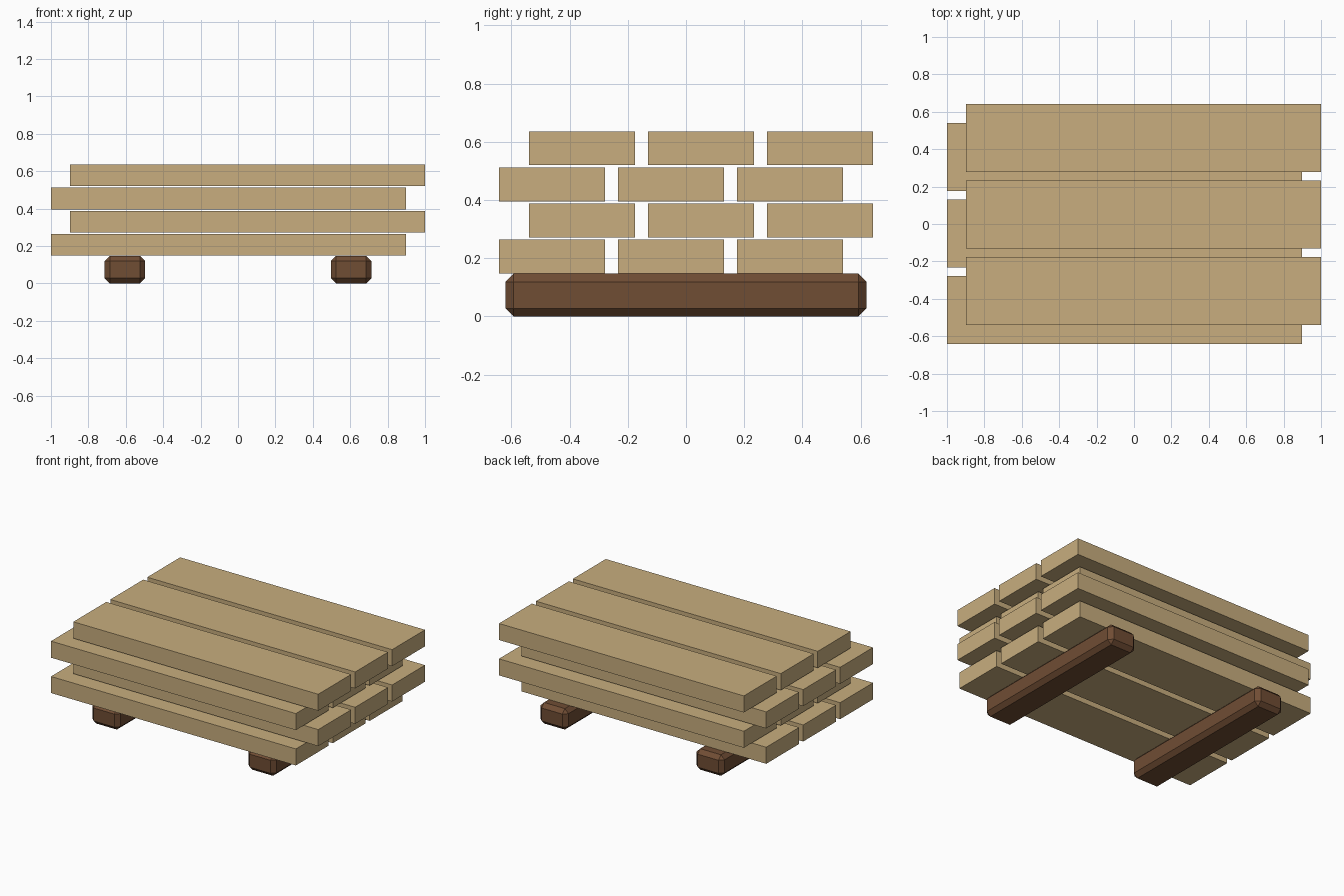
import bpy, bmesh

if "Cube" in bpy.data.objects:
    bpy.data.objects.remove(bpy.data.objects["Cube"])


def material(name, color):
    m = bpy.data.materials.new(name)
    m.diffuse_color = (*color, 1)
    m.use_nodes = True
    m.node_tree.nodes["Principled BSDF"].inputs["Base Color"].default_value = m.diffuse_color
    return m


PALE = material("pale wood", (0.578, 0.423, 0.209))
DARK = material("dark wood", (0.162, 0.074, 0.034))


def box(name, center, size, mat, bevel=0):
    bm = bmesh.new()
    bmesh.ops.create_cube(bm, size=1)
    for v in bm.verts:
        v.co = [c * s for c, s in zip(v.co, size)]
    if bevel:
        bmesh.ops.bevel(bm, geom=bm.edges[:], offset=bevel, segments=1,
                        affect='EDGES', offset_type='OFFSET')
    me = bpy.data.meshes.new(name)
    bm.to_mesh(me)
    bm.free()
    me.materials.append(mat)
    ob = bpy.data.objects.new(name, me)
    ob.location = center
    bpy.context.collection.objects.link(ob)
    return ob


# chamfered support beams
BEAM_H = 0.147
for side, label in ((-1, "left"), (1, "right")):
    box(f"{label}_beam", (side * 0.605, 0, BEAM_H / 2),
        (0.217, 1.24, BEAM_H), DARK, 0.028)

# four staggered layers of three planks
LENGTH, WIDTH, THICK = 1.898, 0.364, 0.116
for layer in range(4):
    shift = 0.051 * (-1 if layer % 2 == 0 else 1)
    z = 0.148 + THICK / 2 + layer * 0.1238
    for row in range(3):
        box(f"plank_{layer + 1}_{row + 1}",
            (shift, (row - 1) * 0.409 + shift, z),
            (LENGTH, WIDTH, THICK), PALE)
